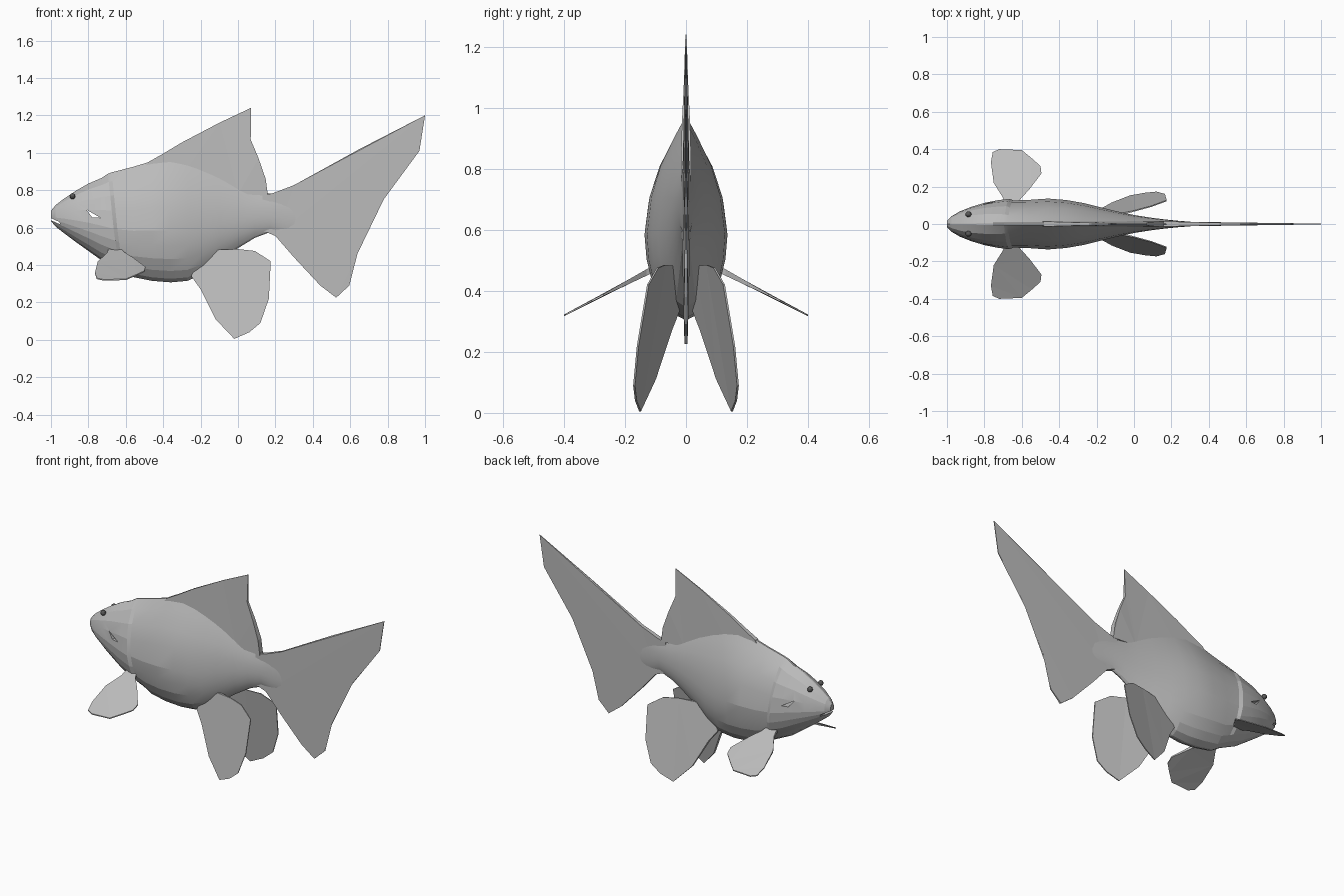
import bpy
import bmesh
from math import sqrt
from mathutils import Vector

old = bpy.data.objects.get("Cube")
if old:
    bpy.data.objects.remove(old, do_unlink=True)


def material(name, value):
    mat = bpy.data.materials.new(name)
    mat.use_nodes = True
    colour = (value, value, value, 1)
    mat.diffuse_color = colour
    mat.node_tree.nodes["Principled BSDF"].inputs["Base Color"].default_value = colour
    return mat


GREY = material("pale grey", 0.5)
DARK = material("dark grey", 0.1)


def finish(bm, name, mat):
    bmesh.ops.recalc_face_normals(bm, faces=bm.faces)
    mesh = bpy.data.meshes.new(name)
    bm.to_mesh(mesh)
    bm.free()
    mesh.materials.append(mat)
    obj = bpy.data.objects.new(name, mesh)
    bpy.context.collection.objects.link(obj)
    return obj


def slab(name, outline, place, thickness, mat=GREY):
    """Closed sheet: outline placed in space, thickened along place()'s normal."""
    bm = bmesh.new()
    sides = []
    for sign in (1, -1):
        ring = []
        for p in outline:
            pos, normal = place(*p)
            ring.append(bm.verts.new(pos + normal * sign * thickness(*p)))
        sides.append(ring)
    a, b = sides
    caps = [bm.faces.new(a), bm.faces.new(b[::-1])]
    n = len(a)
    for i in range(n):
        j = (i + 1) % n
        bm.faces.new((a[i], b[i], b[j], a[j]))
    bmesh.ops.triangulate(bm, faces=caps)
    return finish(bm, name, mat)


# Body: stations of x, top, bottom, half width
STATIONS = [
    (-1.0, .69, .635, .018), (-.975, .72, .605, .042), (-.93, .755, .57, .068),
    (-.87, .795, .525, .092), (-.8, .835, .475, .113), (-.73, .865, .425, .127),
    (-.665, .888, .38, .135), (-.645, .895, .37, .126), (-.56, .925, .335, .129),
    (-.46, .955, .315, .136), (-.36, .965, .307, .128), (-.27, .95, .315, .112),
    (-.19, .925, .35, .092), (-.1, .89, .42, .07), (0, .84, .49, .048),
    (.09, .8, .545, .034), (.17, .782, .575, .024), (.24, .78, .56, .017),
    (.34, .77, .55, .009),
]
# Cross-section: height from the widest line, share of half width
SECTION = [(1, .04), (.85, .28), (.6, .64), (.33, .88), (0, 1),
           (-.3, .95), (-.55, .83), (-.78, .6), (-.93, .35), (-1, .06)]

bm = bmesh.new()
rings = []
for x, top, bottom, width in STATIONS:
    mid = bottom + (top - bottom) * .42
    pinch = min(1, max(0, (x + .9) / .4))
    half = []
    for s, share in SECTION:
        z = mid + s * (top - mid if s > 0 else mid - bottom)
        if s > 0:
            share = share * pinch + max(.04, sqrt(1 - s * s)) * (1 - pinch)
        lean = .03 * s if -.7 < x < -.6 else 0
        half.append((x - lean, width * share, z))
    ring = half + [(a, -b, c) for a, b, c in reversed(half)]
    rings.append([bm.verts.new(p) for p in ring])
for a, b in zip(rings, rings[1:]):
    for i in range(len(a)):
        j = (i + 1) % len(a)
        bm.faces.new((a[i], a[j], b[j], b[i]))
bm.faces.new(rings[0])
bm.faces.new(rings[-1])
body = finish(bm, "body", GREY)


# Upright sheets lie in the x-z plane
def upright(x, z):
    return Vector((x, 0, z)), Vector((0, 1, 0))


# Mouth slit and cheek openings cut through the head
CUTS = {
    "mouth_cutter": [(-1.03, .664), (-1.03, .652), (-.95, .617), (-.955, .63)],
    "cheek_cutter": [(-.81, .695), (-.735, .652), (-.78, .655)],
}
for name, outline in CUTS.items():
    cutter = slab(name, outline, upright, lambda x, z: .3)
    cutter.hide_render = True
    mod = body.modifiers.new(name, "BOOLEAN")
    mod.operation = "DIFFERENCE"
    mod.solver = "EXACT"
    mod.object = cutter
    bpy.context.view_layer.objects.active = body
    bpy.ops.object.modifier_apply(modifier=name)
    bpy.data.objects.remove(cutter, do_unlink=True)

bpy.ops.object.select_all(action="DESELECT")
body.select_set(True)
bpy.context.view_layer.objects.active = body
bpy.ops.object.shade_smooth_by_angle(angle=.2)

# Dorsal fin, thinning upwards
slab("dorsal_fin",
     [(-.5, .92), (-.48, .95), (-.4, .995), (-.3, 1.055), (-.1, 1.16), (.07, 1.24),
      (.068, 1.07), (.11, .97), (.148, .86), (.16, .77), (0, .78), (-.3, .88)],
     upright, lambda x, z: max(.002, .016 - .05 * max(0, z - .9)))

# Tail fin, thinning backwards
slab("tail_fin",
     [(.13, .77), (.19, .785), (.3, .827), (.65, 1.02), (1, 1.2), (.97, 1.01),
      (.82, .835), (.7, .7), (.61, .52), (.595, .29), (.525, .225), (.44, .29),
      (.3, .44), (.2, .555), (.14, .58)],
     upright, lambda x, z: max(.002, .018 - .025 * x))

# Paired fins and eyes
PELVIC = [(-.25, .34), (-.22, .4), (-.14, .48), (0, .485), (.09, .475), (.175, .42),
          (.165, .22), (.12, .09), (.06, .04), (-.02, .005), (-.12, .11), (-.2, .27)]
PECTORAL = [(-.69, .09), (-.7, .14), (-.75, .22), (-.765, .33), (-.755, .385),
            (-.72, .4), (-.6, .395), (-.545, .35), (-.5, .31), (-.495, .27),
            (-.56, .185), (-.61, .13), (-.63, .09)]

for label, side in (("left", 1), ("right", -1)):
    def pelvic_place(x, z):
        y = .07 + .25 * x + .18 * (.48 - z)
        return Vector((x, side * y, z)), Vector((0, side, 0))

    def pectoral_place(x, y):
        return Vector((x, side * y, .465 - .52 * (y - .12))), Vector((0, 0, 1))

    slab(label + "_pelvic_fin", PELVIC, pelvic_place,
         lambda x, z: max(.003, .012 - .05 * (x + .2)))
    slab(label + "_pectoral_fin", PECTORAL, pectoral_place,
         lambda x, y: max(.003, .012 - .05 * (y - .1)))

    bm = bmesh.new()
    bmesh.ops.create_uvsphere(bm, u_segments=10, v_segments=6, radius=.016)
    bmesh.ops.translate(bm, verts=bm.verts, vec=(-.885, side * .052, .768))
    finish(bm, label + "_eye", DARK)
